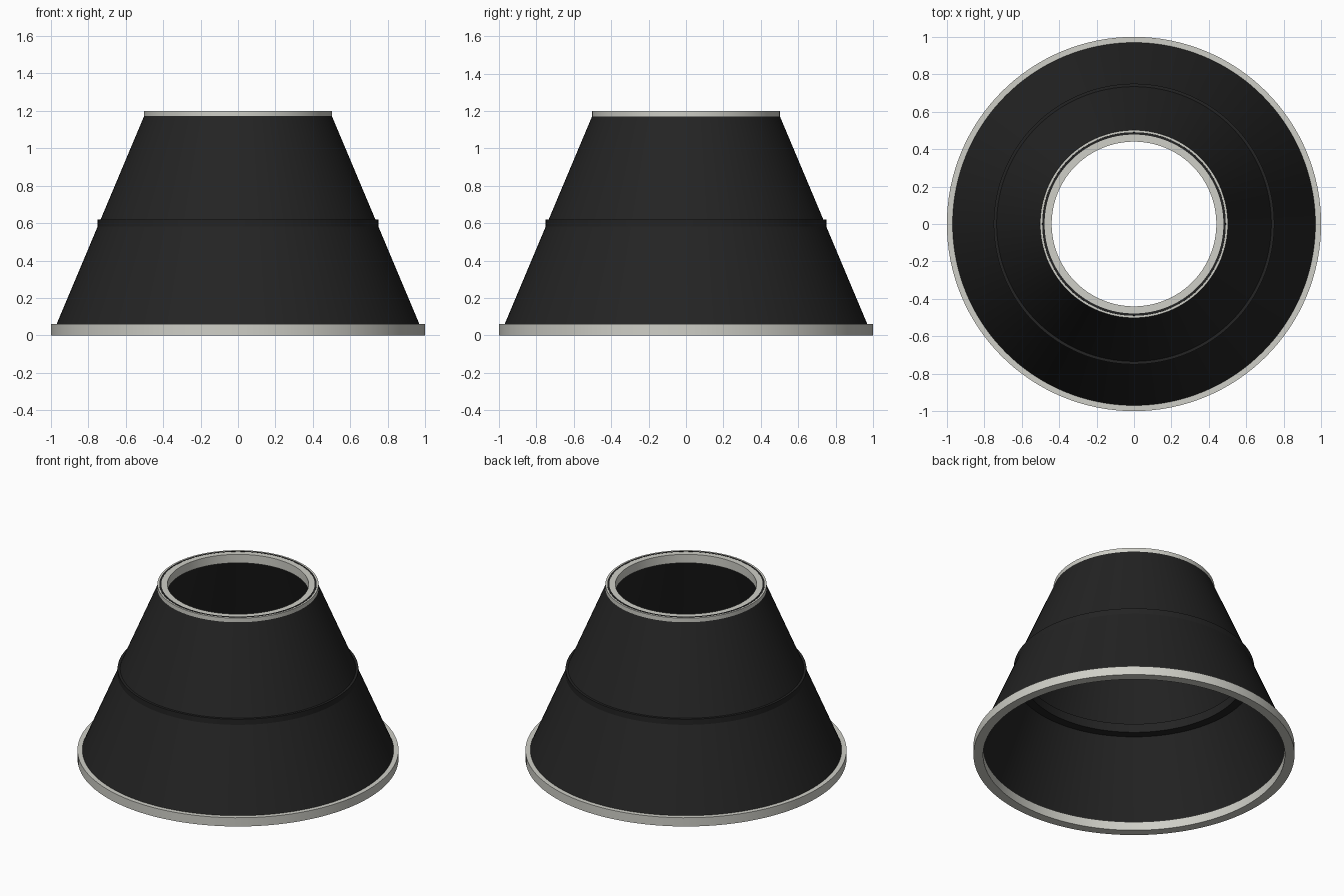
import bpy
import bmesh
import math

SEGMENTS = 128

cube = bpy.data.objects.get("Cube")
if cube:
    bpy.data.objects.remove(cube, do_unlink=True)


def make_material(name, color):
    mat = bpy.data.materials.new(name)
    mat.use_nodes = True
    mat.diffuse_color = color
    bsdf = mat.node_tree.nodes["Principled BSDF"]
    bsdf.inputs["Base Color"].default_value = color
    bsdf.inputs["Roughness"].default_value = 0.7
    return mat


def revolve(name, profile, mat):
    """Spin a closed (radius, height) profile around the z axis."""
    bm = bmesh.new()
    rings = []
    for r, z in profile:
        ring = []
        for i in range(SEGMENTS):
            a = math.tau * i / SEGMENTS
            ring.append(bm.verts.new((r * math.cos(a), r * math.sin(a), z)))
        rings.append(ring)
    for k, low in enumerate(rings):
        high = rings[(k + 1) % len(rings)]
        for i in range(SEGMENTS):
            j = (i + 1) % SEGMENTS
            bm.faces.new((low[i], low[j], high[j], high[i]))
    bmesh.ops.recalc_face_normals(bm, faces=bm.faces)
    mesh = bpy.data.meshes.new(name)
    bm.to_mesh(mesh)
    bm.free()
    mesh.materials.append(mat)
    obj = bpy.data.objects.new(name, mesh)
    bpy.context.collection.objects.link(obj)
    bpy.ops.object.select_all(action="DESELECT")
    obj.select_set(True)
    bpy.context.view_layer.objects.active = obj
    bpy.ops.object.shade_smooth_by_angle(angle=math.radians(30))
    return obj


def make_ring(name, inner, outer, bottom, top, mat):
    profile = [(outer, bottom), (outer, top), (inner, top), (inner, bottom)]
    return revolve(name, profile, mat)


black = make_material("black fabric", (0.017, 0.017, 0.017, 1))
pale = make_material("pale metal", (0.62, 0.62, 0.57, 1))

# Thin conical shade, open at both ends
revolve("shade_shell",
        [(0.994, 0.002), (0.49, 1.2), (0.478, 1.2), (0.982, 0.002)], black)

# Hoops that hold the shade at its base, middle and top
make_ring("bottom_ring", 0.94, 1.0, 0.0, 0.06, pale)
make_ring("middle_ring", 0.69, 0.75, 0.56, 0.62, black)
make_ring("top_ring", 0.44, 0.502, 1.14, 1.199, pale)
